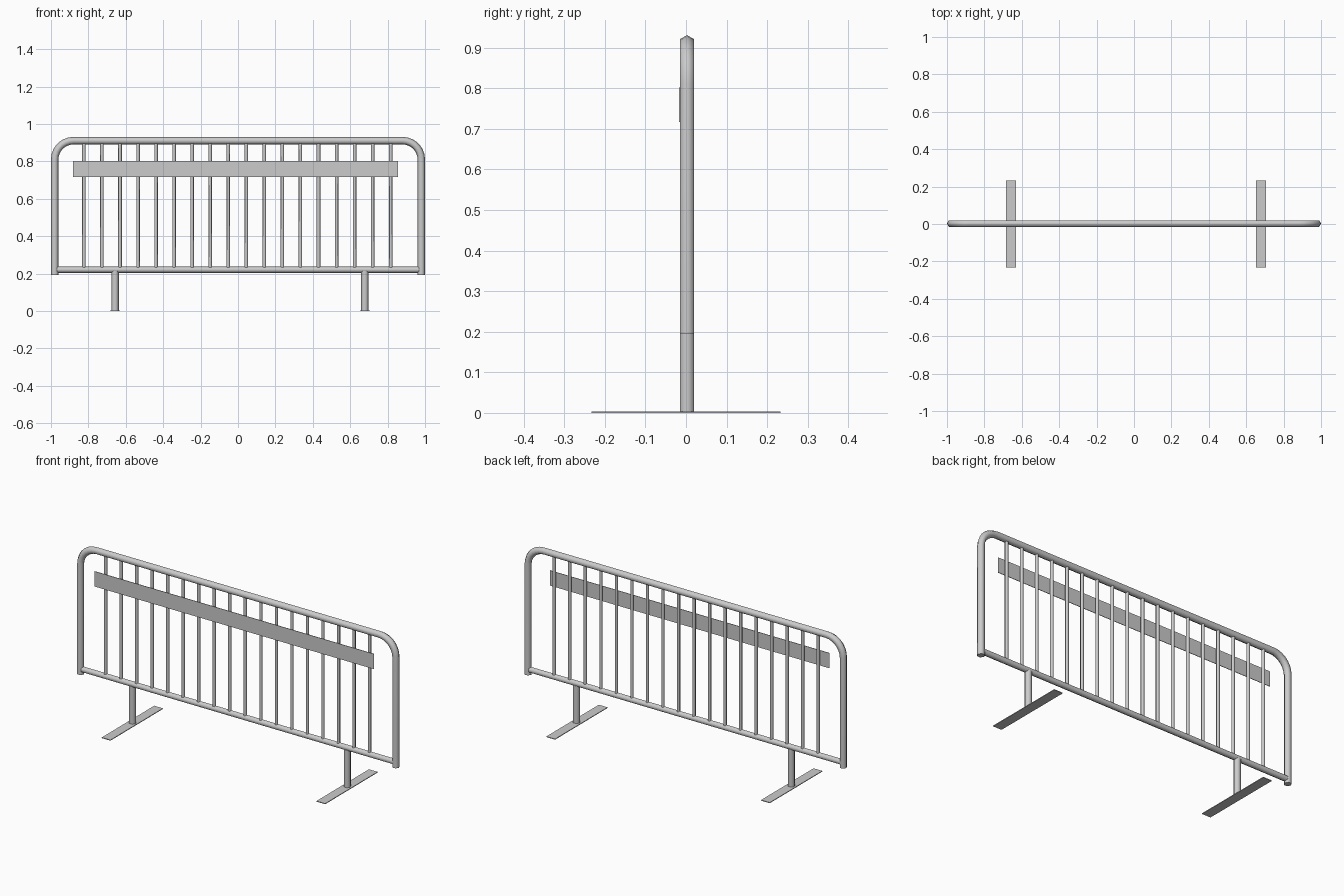
import bpy, bmesh, math
from mathutils import Vector

if "Cube" in bpy.data.objects:
    bpy.data.objects.remove(bpy.data.objects["Cube"])

YC = 0.0025   # depth of the tube centre line
SIDES = 6


def finish(name, bm):
    bmesh.ops.recalc_face_normals(bm, faces=bm.faces[:])
    me = bpy.data.meshes.new(name)
    bm.to_mesh(me)
    bm.free()
    ob = bpy.data.objects.new(name, me)
    bpy.context.collection.objects.link(ob)
    return ob


def tube(name, path, r):
    """Six-sided tube swept along a list of (x, z) points."""
    pts = [Vector((x, YC, z)) for x, z in path]
    bm = bmesh.new()
    rings = []
    for i, p in enumerate(pts):
        t = (pts[min(i + 1, len(pts) - 1)] - pts[max(i - 1, 0)]).normalized()
        n = Vector((-t.z, 0, t.x))
        rings.append([bm.verts.new(p + r * (math.cos(a) * n + math.sin(a) * Vector((0, 1, 0))))
                      for a in (k * math.tau / SIDES for k in range(SIDES))])
    for a, b in zip(rings, rings[1:]):
        for k in range(SIDES):
            j = (k + 1) % SIDES
            bm.faces.new((a[k], a[j], b[j], b[k]))
    bm.faces.new(rings[0])
    bm.faces.new(rings[-1])
    ob = finish(name, bm)
    bpy.ops.object.select_all(action='DESELECT')
    bpy.context.view_layer.objects.active = ob
    ob.select_set(True)
    bpy.ops.object.shade_smooth_by_angle(angle=math.radians(70))
    return ob


def box(name, x, y, z):
    bm = bmesh.new()
    bmesh.ops.create_cube(bm, size=1)
    for v in bm.verts:
        v.co = [(a + b) / 2 + c * (b - a) for (a, b), c in zip((x, y, z), v.co)]
    return finish(name, bm)


# Outer frame: an upside-down U with rounded corners
X, TOP, BEND, STEPS = 0.98, 0.911, 0.10, 7
corner = [(X - BEND + BEND * math.cos(a), TOP - BEND + BEND * math.sin(a))
          for a in (i / STEPS * math.pi / 2 for i in range(STEPS + 1))]
right = [(X, 0.194)] + corner
tube("outer_frame", right + [(-x, z) for x, z in reversed(right)], 0.02)

# Bottom rail
tube("bottom_rail", [(-0.975, 0.221), (0.975, 0.221)], 0.017)

# Upright bars
for i in range(18):
    x = -0.824 + i * 0.0965
    tube(f"bar_{i + 1}", [(x, 0.221), (x, 0.908)], 0.0095)

# Sign plate on the front
box("sign_plate", (-0.881, 0.856), (-0.0168, -0.0138), (0.717, 0.802))

# Legs with flat feet
for side, x in (("left", -0.657), ("right", 0.678)):
    tube(f"{side}_leg", [(x, 0.002), (x, 0.215)], 0.02)
    box(f"{side}_foot", (x - 0.027, x + 0.027), (-0.233, 0.233), (0, 0.004))
